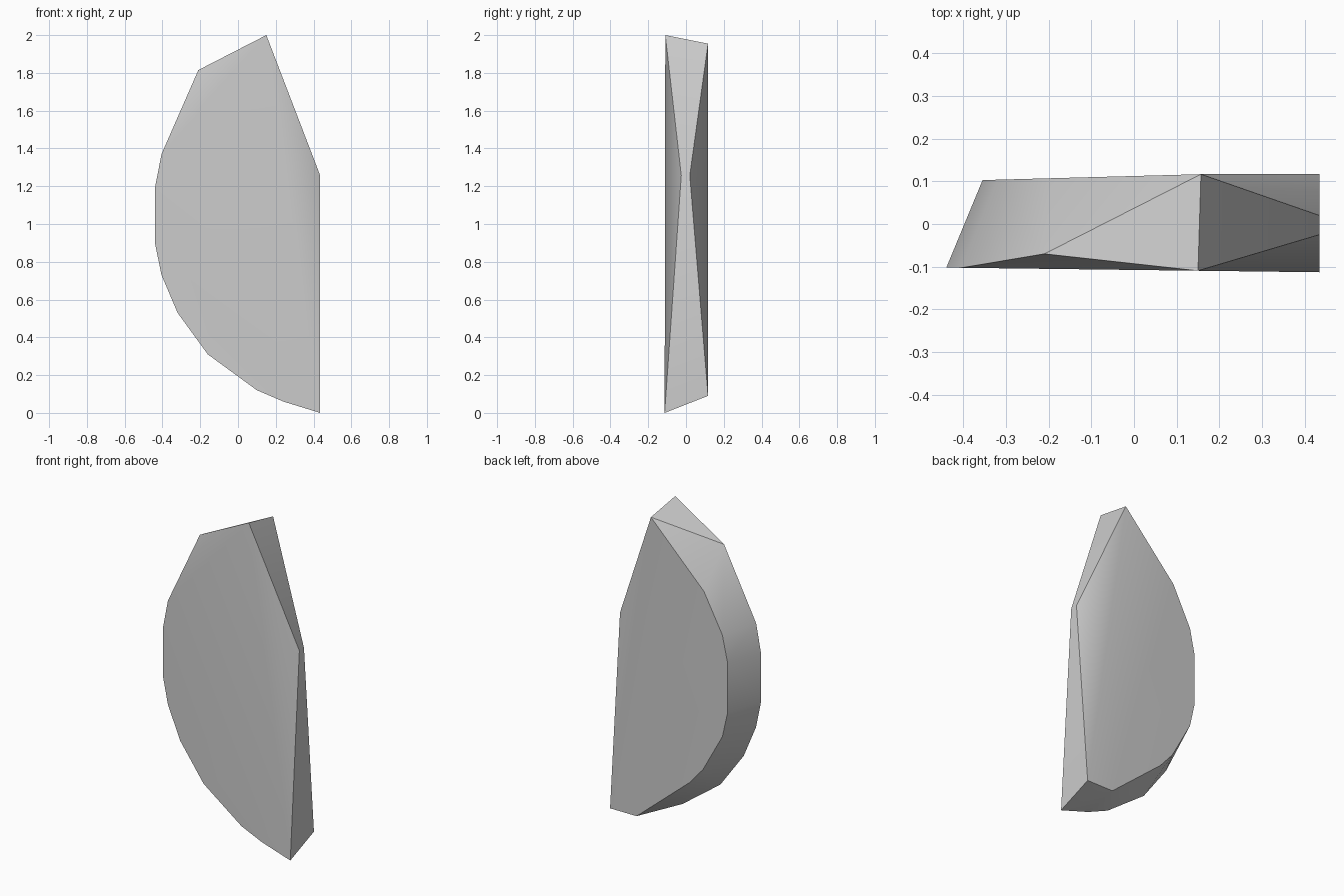
import bpy, bmesh
from math import radians

if "Cube" in bpy.data.objects:
    bpy.data.objects.remove(bpy.data.objects["Cube"], do_unlink=True)

# Stone material
stone = bpy.data.materials.new("stone_grey")
stone.use_nodes = True
grey = (0.6, 0.6, 0.6, 1)
stone.diffuse_color = grey
stone.node_tree.nodes["Principled BSDF"].inputs["Base Color"].default_value = grey

# Outlines of the two broad sides as (x, z), from the peak round to the base
front_outline = [(.15, 2), (-.405, 1.37), (-.44, 1.19), (-.44, .9), (-.405, .73),
                 (-.32, .53), (-.16, .31), (.1, .12), (.24, .06), (.435, 0)]
back_outline = [(.157, 1.955), (-.197, 1.59), (-.32, 1.353), (-.355, 1.19), (-.355, .883),
                (-.32, .727), (-.19, .491), (-.1, .388), (.255, .09), (.435, .09)]
# Chipped shoulder and the narrow ridge on the straight edge
chips = [(-.21, -.07, 1.815), (.435, -.025, 1.257), (.435, .02, 1.257)]


def front_y(x):
    return -.1077 - .0125 * x


def back_y(x):
    return .1125 + .027 * min(x, .157)


points = [(x, front_y(x), z) for x, z in front_outline]
points += [(x, back_y(x), z) for x, z in back_outline]
points += chips

# Wrap the points in one convex, faceted slab
bm = bmesh.new()
for p in points:
    bm.verts.new(p)
bmesh.ops.convex_hull(bm, input=bm.verts[:])
bmesh.ops.dissolve_limit(bm, angle_limit=radians(1), verts=bm.verts[:], edges=bm.edges[:])
bmesh.ops.recalc_face_normals(bm, faces=bm.faces[:])
mesh = bpy.data.meshes.new("stone_slab")
bm.to_mesh(mesh)
bm.free()
mesh.materials.append(stone)
slab = bpy.data.objects.new("stone_slab", mesh)
bpy.context.collection.objects.link(slab)

# Smooth the gentle curves and keep the cut edges sharp
bpy.ops.object.select_all(action="DESELECT")
slab.select_set(True)
bpy.context.view_layer.objects.active = slab
bpy.ops.object.shade_smooth_by_angle(angle=radians(30))
